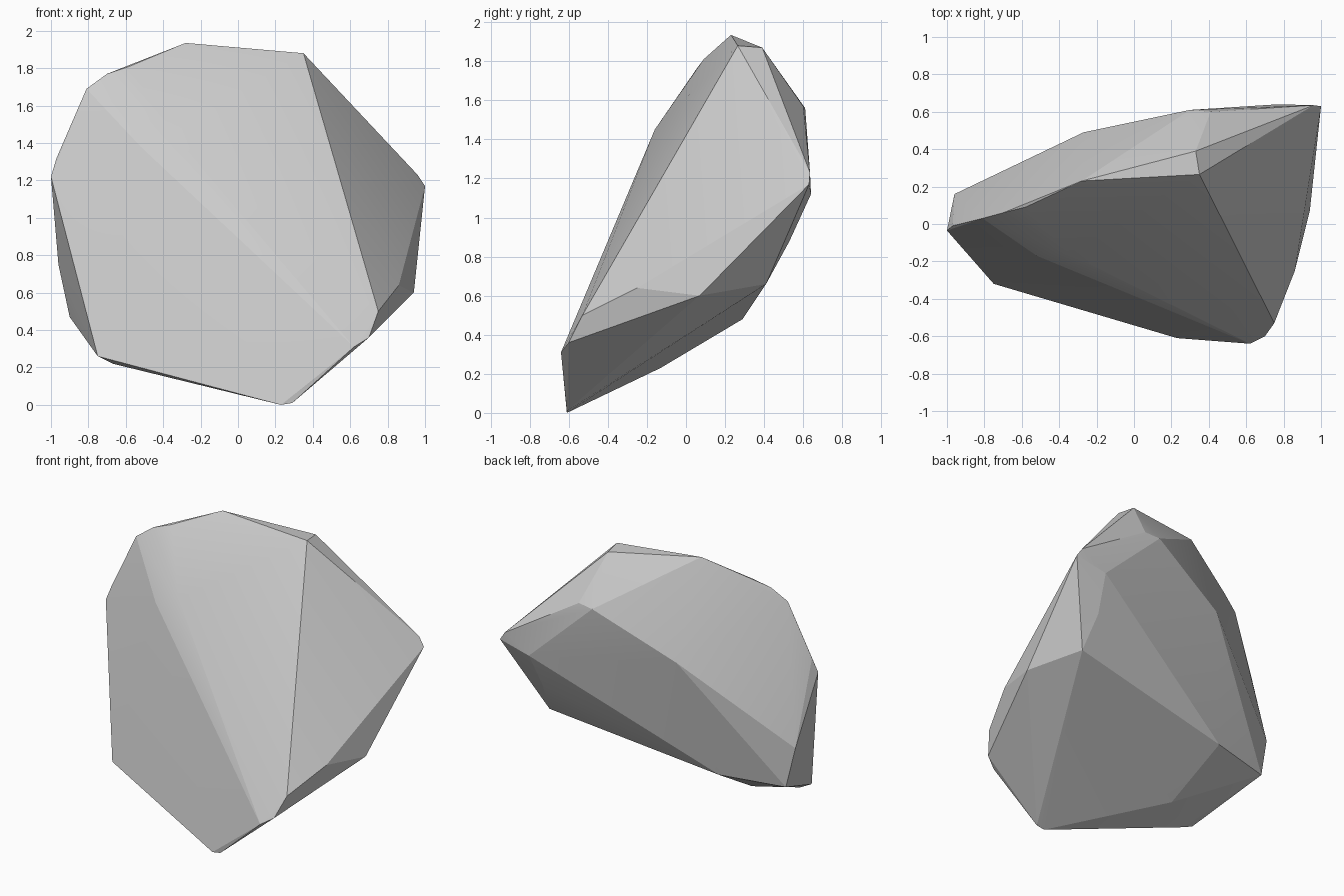
import bpy, bmesh, math

# Corner points of the boulder, grouped by region
crown = [(-0.28, 0.23, 1.935), (0.35, 0.265, 1.88), (0.33, 0.39, 1.87),
         (-0.58, 0.09, 1.81), (-0.70, 0.06, 1.77), (-0.81, 0.03, 1.69)]
left_side = [(-1.0, -0.035, 1.22), (-0.97, -0.01, 1.32), (-0.96, 0.16, 0.75),
             (-0.90, 0.18, 0.47)]
front_ridge = [(-0.35, -0.16, 1.45), (-0.52, -0.17, 1.38), (0.75, -0.53, 0.50),
               (0.70, -0.60, 0.36), (0.62, -0.64, 0.31)]
right_side = [(1.0, 0.63, 1.17), (0.96, 0.635, 1.23), (0.94, 0.07, 0.60),
              (0.86, -0.25, 0.64)]
back = [(0.30, 0.61, 1.56), (0.41, 0.60, 1.57), (-0.27, 0.49, 1.29),
        (0.77, 0.64, 1.12), (0.74, 0.53, 0.88), (0.77, 0.41, 0.66)]
base = [(0.23, -0.61, 0.0), (0.29, -0.61, 0.01), (-0.75, -0.32, 0.26),
        (-0.67, -0.31, 0.22), (-0.42, -0.13, 0.23), (-0.46, 0.29, 0.48)]

# Wrap the corners in a faceted convex shell
bm = bmesh.new()
for p in crown + left_side + front_ridge + right_side + back + base:
    bm.verts.new(p)
bmesh.ops.convex_hull(bm, input=bm.verts[:])
loose = [v for v in bm.verts if not v.link_faces]
bmesh.ops.delete(bm, geom=loose, context='VERTS')
bmesh.ops.recalc_face_normals(bm, faces=bm.faces[:])

mesh = bpy.data.meshes.new("boulder")
bm.to_mesh(mesh)
bm.free()
boulder = bpy.data.objects.new("boulder", mesh)
bpy.context.collection.objects.link(boulder)

# Soften only the shallow creases, keep the facets crisp
bpy.context.view_layer.objects.active = boulder
boulder.select_set(True)
bpy.ops.object.shade_smooth_by_angle(angle=math.radians(10))
